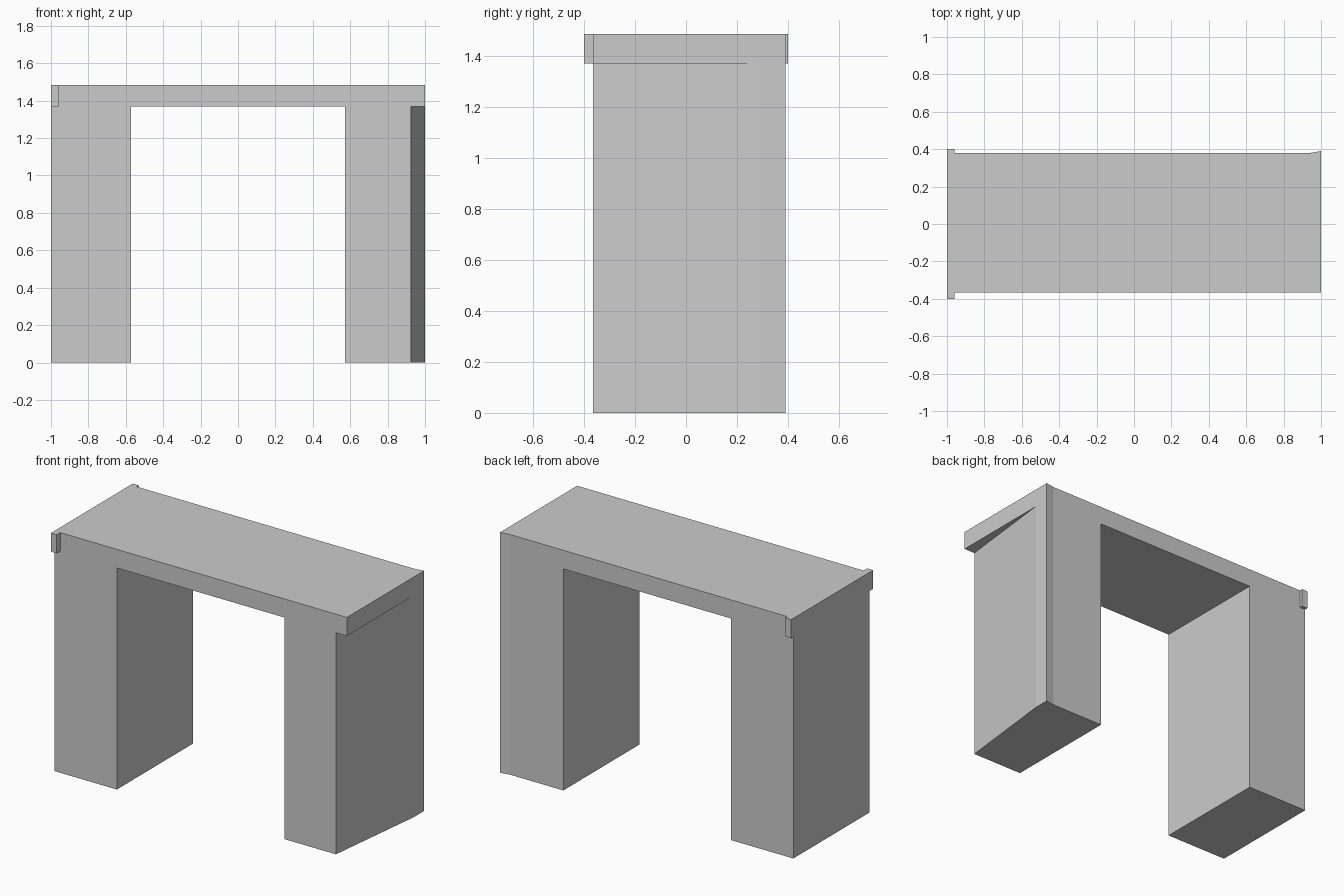
import bpy
import bmesh

default_cube = bpy.data.objects.get("Cube")
if default_cube:
    bpy.data.objects.remove(default_cube, do_unlink=True)

# Single plain colour
stone = bpy.data.materials.new("plain_grey")
stone.use_nodes = True
grey = (0.6, 0.6, 0.6, 1)
stone.diffuse_color = grey
stone.node_tree.nodes["Principled BSDF"].inputs["Base Color"].default_value = grey


def prism(name, outline, bottom, top):
    """Extrude a counter-clockwise plan outline from bottom to top."""
    bm = bmesh.new()
    base = bm.faces.new([bm.verts.new((x, y, bottom)) for x, y in outline])
    grown = bmesh.ops.extrude_face_region(bm, geom=[base], use_keep_orig=True)
    moved = [v for v in grown["geom"] if isinstance(v, bmesh.types.BMVert)]
    bmesh.ops.translate(bm, verts=moved, vec=(0, 0, top - bottom))
    bmesh.ops.recalc_face_normals(bm, faces=bm.faces)
    mesh = bpy.data.meshes.new(name)
    bm.to_mesh(mesh)
    bm.free()
    mesh.materials.append(stone)
    obj = bpy.data.objects.new(name, mesh)
    bpy.context.collection.objects.link(obj)
    return obj


def rectangle(x0, x1, y0, y1):
    return [(x0, y0), (x1, y0), (x1, y1), (x0, y1)]


FRONT, BACK, FLARE = -0.365, 0.38, 0.39
UNDERSIDE, TOP = 1.37, 1.485
INNER, KINK = 0.573, 0.94

# Flared back corner, shared by the beam and the left leg
back_corner = [(1, FLARE), (KINK, BACK)]

# Beam across the top
prism("top_beam", [(-1, FRONT), (1, FRONT)] + back_corner + [(-1, BACK)],
      UNDERSIDE, TOP)

# Straight leg, and leg with a slanted outer side
prism("right_leg", rectangle(-1, -INNER, FRONT, BACK), 0, UNDERSIDE)
prism("left_leg", [(INNER, FRONT), (0.925, FRONT), (1, 0.29)] + back_corner
      + [(INNER, BACK)], 0, UNDERSIDE)

# Small tabs at the ends of the beam
for name, y0, y1 in (("front_tab", -0.4, FRONT), ("back_tab", BACK, 0.4)):
    prism(name, rectangle(-1, -0.96, y0, y1), UNDERSIDE, TOP)
